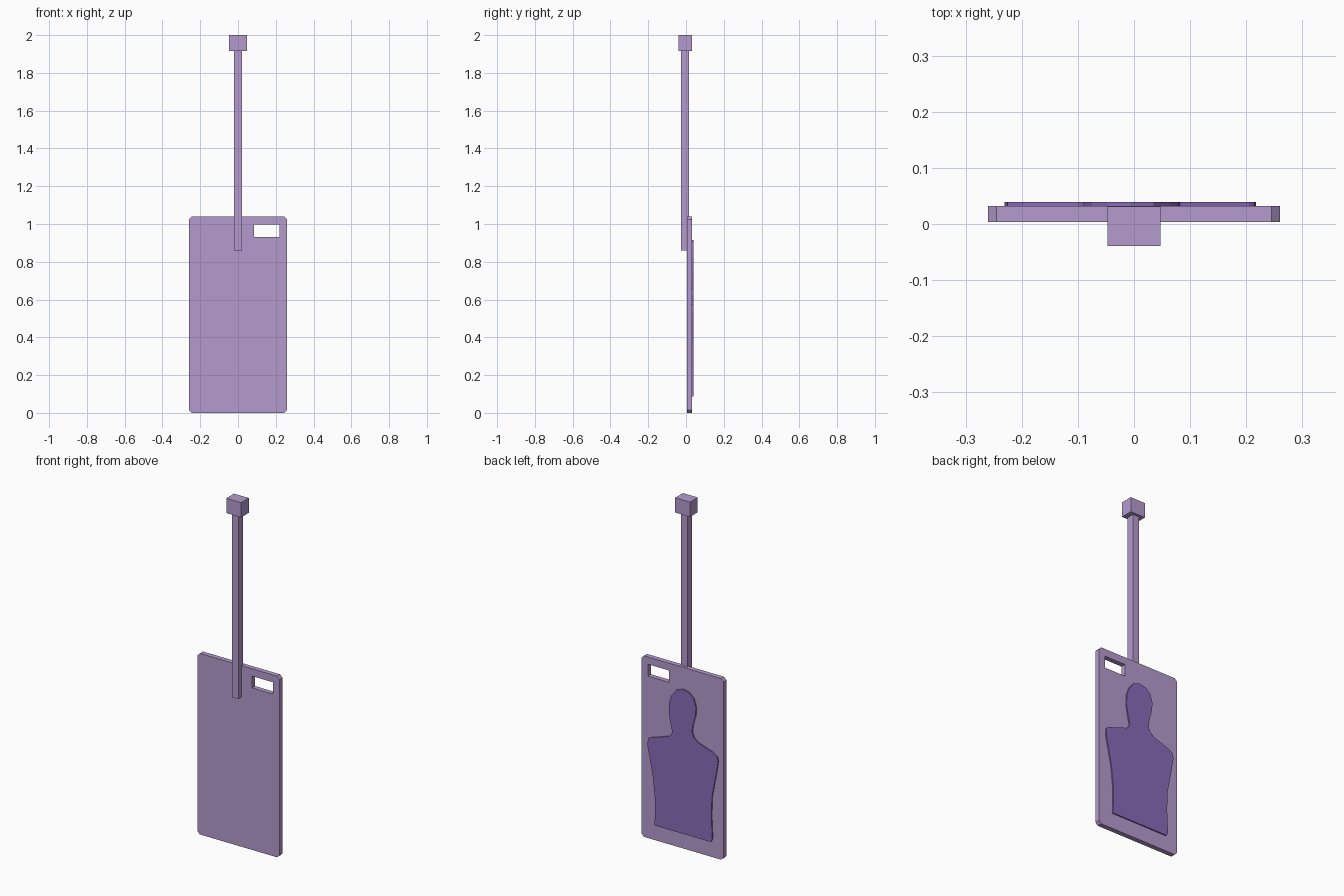
import bpy, bmesh
from mathutils import Matrix

if "Cube" in bpy.data.objects:
    bpy.data.objects.remove(bpy.data.objects["Cube"])


def material(name, color):
    m = bpy.data.materials.new(name)
    m.diffuse_color = color
    m.use_nodes = True
    m.node_tree.nodes["Principled BSDF"].inputs["Base Color"].default_value = m.diffuse_color
    return m


LILAC = material("lilac", (0.46, 0.33, 0.62, 1))
PURPLE = material("purple", (0.25, 0.15, 0.48, 1))


def finish(name, bm, mat):
    bmesh.ops.recalc_face_normals(bm, faces=bm.faces)
    me = bpy.data.meshes.new(name)
    bm.to_mesh(me)
    bm.free()
    me.materials.append(mat)
    ob = bpy.data.objects.new(name, me)
    bpy.context.collection.objects.link(ob)
    return ob


def box(name, lo, hi, mat):
    bm = bmesh.new()
    bmesh.ops.create_cube(bm, size=1)
    for v in bm.verts:
        v.co = [l + (c + 0.5) * (h - l) for c, l, h in zip(v.co, lo, hi)]
    return finish(name, bm, mat)


def plate(name, outlines, y0, y1, mat):
    """Flat plate from x-z outlines (later outlines are holes), y0 to y1."""
    bm = bmesh.new()
    edges = []
    for pts in outlines:
        vs = [bm.verts.new((x, y0, z)) for x, z in pts]
        edges += [bm.edges.new((a, b)) for a, b in zip(vs, vs[1:] + vs[:1])]
    bmesh.ops.triangle_fill(bm, use_beauty=True, use_dissolve=False, edges=edges)
    ext = bmesh.ops.extrude_face_region(bm, geom=bm.faces[:], use_keep_orig=True)
    verts = [g for g in ext["geom"] if isinstance(g, bmesh.types.BMVert)]
    bmesh.ops.translate(bm, vec=(0, y1 - y0, 0), verts=verts)
    return finish(name, bm, mat)


# Board with clipped corners and a window slot
W, H, C = 0.26, 1.04, 0.015
board = [(-W + C, 0), (W - C, 0), (W, C), (W, H - C),
         (W - C, H), (-W + C, H), (-W, H - C), (-W, C)]
slot = [(0.086, 0.93), (0.22, 0.93), (0.22, 0.998), (0.086, 0.998)]
plate("board", [board, slot], 0.004, 0.032, LILAC)

# Raised human outline on the back of the board
torso = [(0.172, 0.088), (0.169, 0.23), (0.182, 0.36), (0.2, 0.45),
         (0.217, 0.53), (0.215, 0.573), (0.205, 0.582), (0.085, 0.622),
         (0.068, 0.635), (0.06, 0.655), (0.072, 0.703), (0.082, 0.76),
         (0.08, 0.82), (0.065, 0.863), (0.035, 0.902), (-0.006, 0.916),
         (-0.045, 0.909), (-0.075, 0.882), (-0.09, 0.836), (-0.088, 0.79),
         (-0.071, 0.73), (-0.065, 0.687), (-0.075, 0.66), (-0.1, 0.637),
         (-0.195, 0.605), (-0.225, 0.586), (-0.231, 0.56), (-0.219, 0.49),
         (-0.192, 0.35), (-0.188, 0.24), (-0.194, 0.11), (-0.186, 0.088)]
plate("raised_outline", [torso], 0.03, 0.039, PURPLE)

# Hanging pole and its top block
box("pole", (-0.02, -0.026, 0.86), (0.02, 0.016, 1.93), LILAC)
box("top_block", (-0.047, -0.039, 1.915), (0.047, 0.031, 2.0), LILAC)
